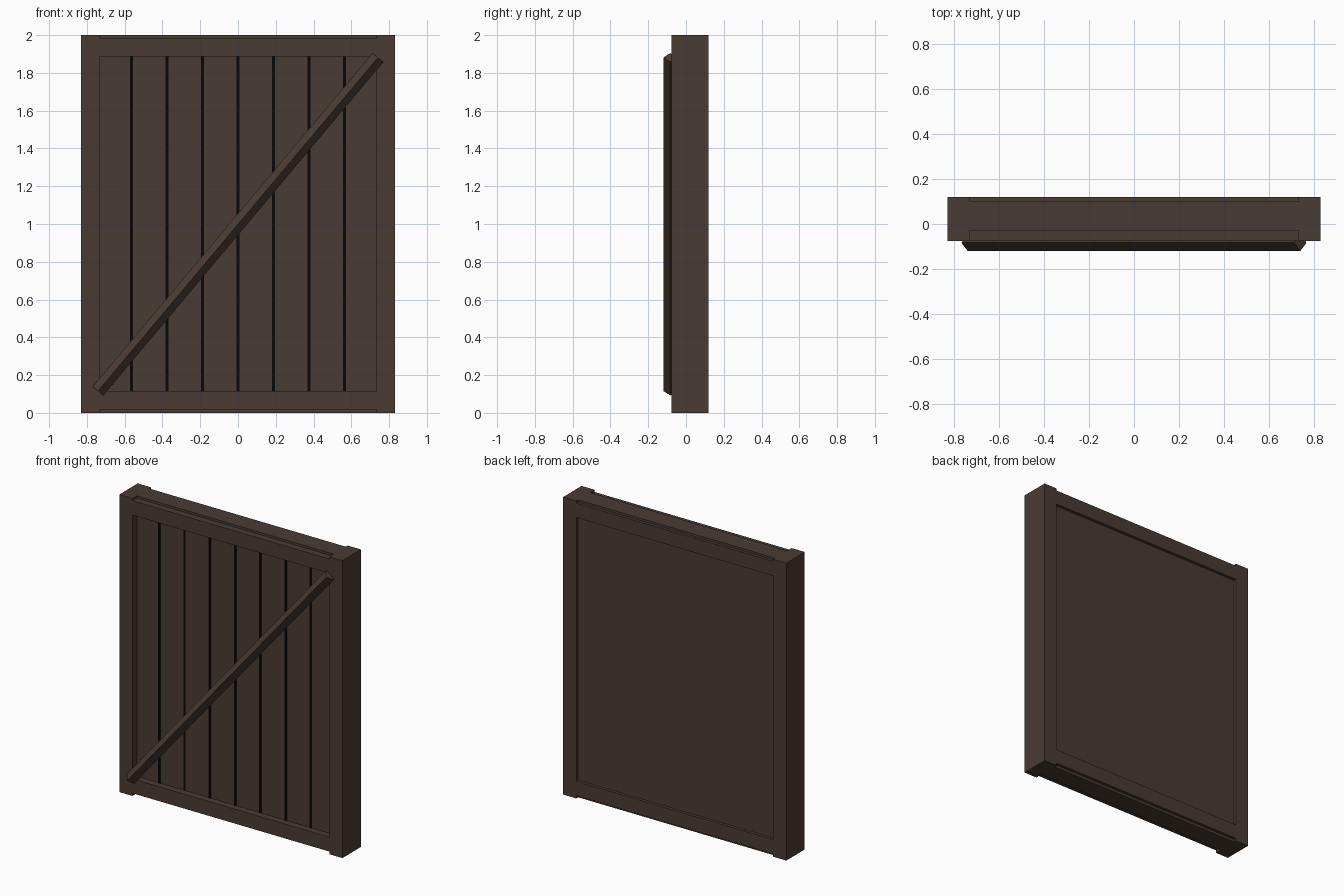
import bpy, math
from mathutils import Matrix, Vector

if "Cube" in bpy.data.objects:
    bpy.data.objects.remove(bpy.data.objects["Cube"])


def material(name, color):
    m = bpy.data.materials.new(name)
    m.diffuse_color = (*color, 1.0)
    m.use_nodes = True
    m.node_tree.nodes["Principled BSDF"].inputs["Base Color"].default_value = m.diffuse_color
    return m


WOOD = material("dark brown wood", (0.068, 0.044, 0.034))
BLACK = material("black gap", (0.002, 0.002, 0.002))


def box(name, lo, hi, mat):
    """Axis-aligned box between two corners."""
    lo, hi = Vector(lo), Vector(hi)
    bpy.ops.mesh.primitive_cube_add(size=1)
    ob = bpy.context.object
    ob.name = name
    ob.data.transform(Matrix.Translation((lo + hi) / 2) @ Matrix.Diagonal((*(hi - lo), 1)))
    ob.data.materials.append(mat)
    return ob


FRONT, BACK = -0.076, 0.12
PANEL_FRONT, PANEL_BACK = -0.03, 0.10
W, INNER = 0.83, 0.732

# Full-height core panel
box("panel", (-INNER, PANEL_FRONT, 0), (INNER, PANEL_BACK, 2), WOOD)

# Side stiles
for side, a, b in (("left", -W, -INNER), ("right", INNER, W)):
    box(side + "_stile", (a, FRONT, 0), (b, BACK, 2), WOOD)

# Rails, slightly short of the panel ends, proud on both faces
for end, a, b in (("bottom", 0.018, 0.115), ("top", 1.888, 1.985)):
    box(end + "_rail", (-INNER, FRONT, a), (INNER, BACK, b), WOOD)

# Dark gaps between the boards
for i in range(-3, 4):
    x = i * 0.188
    box("board_gap", (x - 0.008, PANEL_FRONT - 0.003, 0.115),
        (x + 0.008, PANEL_FRONT + 0.003, 1.888), BLACK)

# Diagonal brace: square bar turned on its edge
start, end = Vector((-0.741, -0.0835, 0.116)), Vector((0.741, -0.0835, 1.881))
along = (end - start).normalized()
out = Vector((0, -1, 0))
across = along.cross(out)
h = 0.026
brace = box("diagonal_brace", (-h, -h, -(end - start).length / 2),
            (h, h, (end - start).length / 2), WOOD)
brace.data.transform(Matrix.Rotation(math.radians(45), 4, 'Z'))
basis = Matrix((out, out.cross(along) * -1, along)).transposed()
if basis.determinant() < 0:
    basis = Matrix((out, out.cross(along), along)).transposed()
brace.data.transform(Matrix.Translation((start + end) / 2) @ basis.to_4x4())
